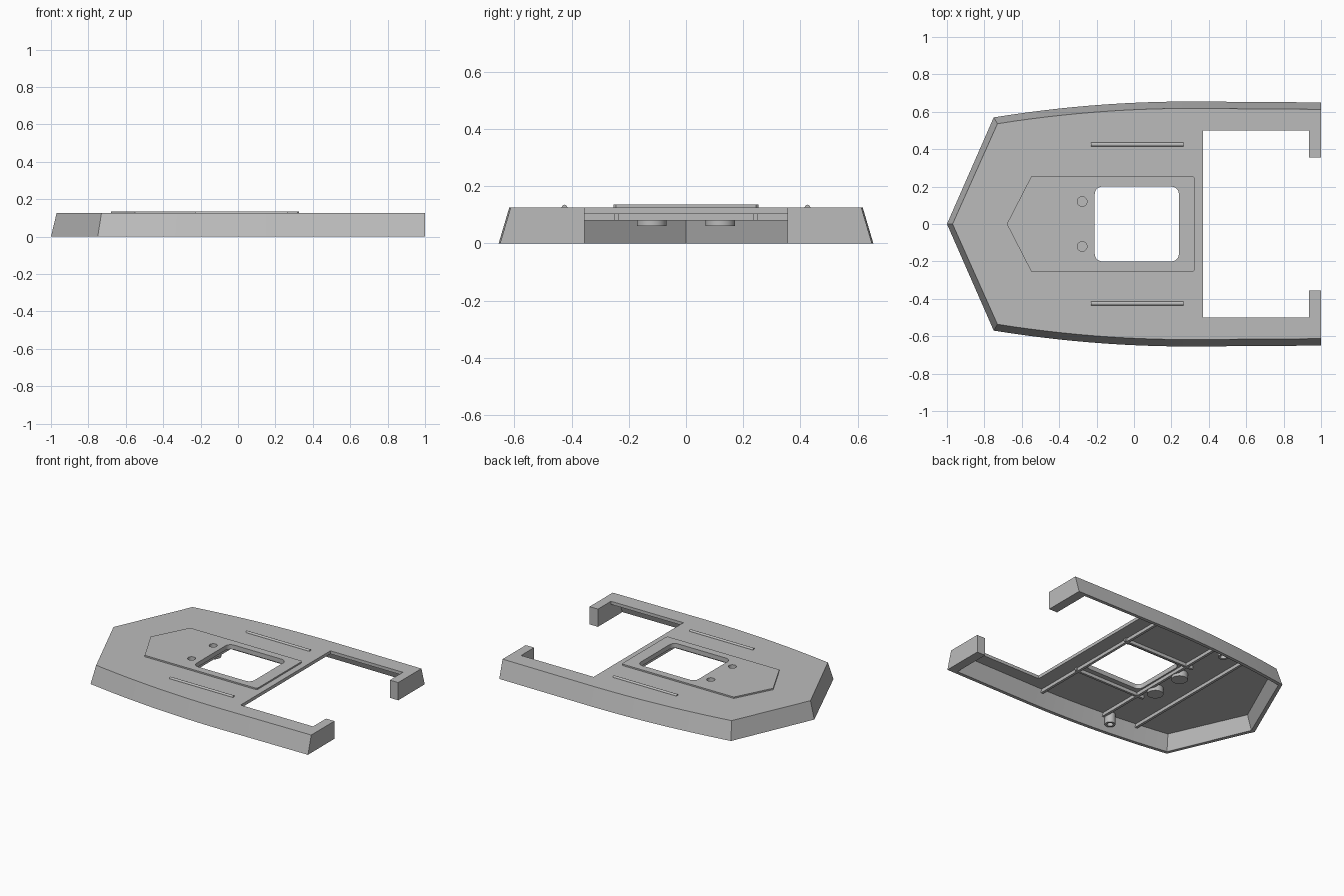
import bpy, bmesh, math

cube = bpy.data.objects.get("Cube")
if cube:
    bpy.data.objects.remove(cube, do_unlink=True)

grey = bpy.data.materials.new("plain grey")
grey.use_nodes = True
COLOUR = (0.5, 0.5, 0.5, 1)
grey.diffuse_color = COLOUR
grey.node_tree.nodes["Principled BSDF"].inputs["Base Color"].default_value = COLOUR

DECK, UNDER, PLATE = 0.125, 0.103, 0.135


def make(name, bm):
    bmesh.ops.recalc_face_normals(bm, faces=bm.faces)
    mesh = bpy.data.meshes.new(name)
    bm.to_mesh(mesh)
    bm.free()
    mesh.materials.append(grey)
    ob = bpy.data.objects.new(name, mesh)
    bpy.context.collection.objects.link(ob)
    return ob


def loft(name, low, high, z0, z1):
    """Closed solid between two matching outlines."""
    bm = bmesh.new()
    a = [bm.verts.new((x, y, z0)) for x, y in low]
    b = [bm.verts.new((x, y, z1)) for x, y in high]
    bm.faces.new(a)
    bm.faces.new(b)
    for i in range(len(a)):
        j = (i + 1) % len(a)
        bm.faces.new((a[i], a[j], b[j], b[i]))
    return make(name, bm)


def box(name, x0, x1, y0, y1, z0, z1):
    o = [(x0, y0), (x1, y0), (x1, y1), (x0, y1)]
    return loft(name, o, o, z0, z1)


def disc(name, x, y, r, z0, z1, n=32):
    o = [(x + r * math.cos(math.tau * i / n), y + r * math.sin(math.tau * i / n)) for i in range(n)]
    return loft(name, o, o, z0, z1)


def cut(target, cutter):
    """Subtract the cutter, bake the result and discard the cutter."""
    mod = target.modifiers.new("cut", "BOOLEAN")
    mod.operation, mod.solver, mod.object = "DIFFERENCE", "EXACT", cutter
    dg = bpy.context.evaluated_depsgraph_get()
    mesh = bpy.data.meshes.new_from_object(target.evaluated_get(dg))
    target.modifiers.clear()
    target.data = mesh
    bpy.data.objects.remove(cutter, do_unlink=True)


def side(x):
    """Half width of the hull at its foot."""
    if x < 0.3:
        return 0.655 - 0.085 * ((0.3 - x) / 1.05) ** 2
    return 0.655 - 0.005 * (x - 0.3) / 0.7


def outline(bow, corner, stern, inset):
    """Pointed bow, curved sides, square stern."""
    xs = [corner + (0.3 - corner) * i / 12 for i in range(13)] + [stern]
    half = [(x, side(x) - inset) for x in xs]
    return [(bow, 0)] + half + [(x, -y) for x, y in reversed(half)]


# hollow hull shell with flared walls
hull = loft("hull_shell", outline(-1, -0.75, 1, 0), outline(-0.97, -0.73, 1, 0.037), 0, DECK)
cut(hull, loft("cutter", outline(-0.973, -0.735, 0.935, 0.022),
               outline(-0.94, -0.71, 0.935, 0.065), -0.004, UNDER))
# stern bay, leaving an end tab on each arm
cut(hull, box("cutter", 0.37, 0.935, -0.5, 0.5, -0.1, 0.3))
cut(hull, box("cutter", 0.9, 1.1, -0.355, 0.355, -0.1, 0.3))

# raised deck plate
p = [(-0.68, 0), (-0.55, -0.253), (0.317, -0.253), (0.325, -0.245),
     (0.325, 0.245), (0.317, 0.253), (-0.55, 0.253)]
plate = loft("deck_plate", p, p, DECK - 0.005, PLATE)

# rounded hatch opening and blind holes
hatch = []
for i, (cx, cy) in enumerate([(0.2, 0.16), (-0.17, 0.16), (-0.17, -0.16), (0.2, -0.16)]):
    for k in range(7):
        a = math.pi / 2 * (i + k / 6)
        hatch.append((cx + 0.04 * math.cos(a), cy + 0.04 * math.sin(a)))
for part in (hull, plate):
    cut(part, loft("cutter", hatch, hatch, -0.1, 0.3))
    for s in (-1, 1):
        cut(part, disc("cutter", -0.277, 0.12 * s, 0.026, 0.108, 0.3))

parts = [hull, plate]

# cross ribs under the deck
for name, x in (("rear", 0.26), ("middle", -0.23), ("front", -0.48)):
    w = side(x) - 0.05
    parts.append(box(name + "_cross_rib", x - 0.009, x + 0.009, -w, w, 0.08, UNDER + 0.003))

for s, tag in ((1, "left"), (-1, "right")):
    # long ribs beside the hatch
    y = 0.243 * s
    parts.append(box("long_rib_" + tag, -0.28, 0.28, y - 0.008, y + 0.008, 0.08, UNDER + 0.003))
    # solid bosses below the blind holes
    parts.append(disc("boss_" + tag, -0.277, 0.12 * s, 0.052, 0.06, UNDER + 0.003))
    # small tubes beside the walls
    tube = disc("tube_" + tag, -0.27, 0.558 * s, 0.034, 0.03, UNDER + 0.003)
    cut(tube, disc("cutter", -0.27, 0.558 * s, 0.02, 0.0, 0.095))
    parts.append(tube)
    # slim round rails on the deck
    bm = bmesh.new()
    bmesh.ops.create_cone(bm, cap_ends=True, segments=16, radius1=0.01, radius2=0.01, depth=0.495)
    rail = make("deck_rail_" + tag, bm)
    rail.rotation_euler = (0, math.pi / 2, 0)
    rail.location = (0.0175, 0.425 * s, DECK)
    parts.append(rail)

bpy.ops.object.select_all(action="DESELECT")
for ob in parts:
    ob.select_set(True)
bpy.context.view_layer.objects.active = hull
bpy.ops.object.shade_smooth_by_angle(angle=math.radians(30))
